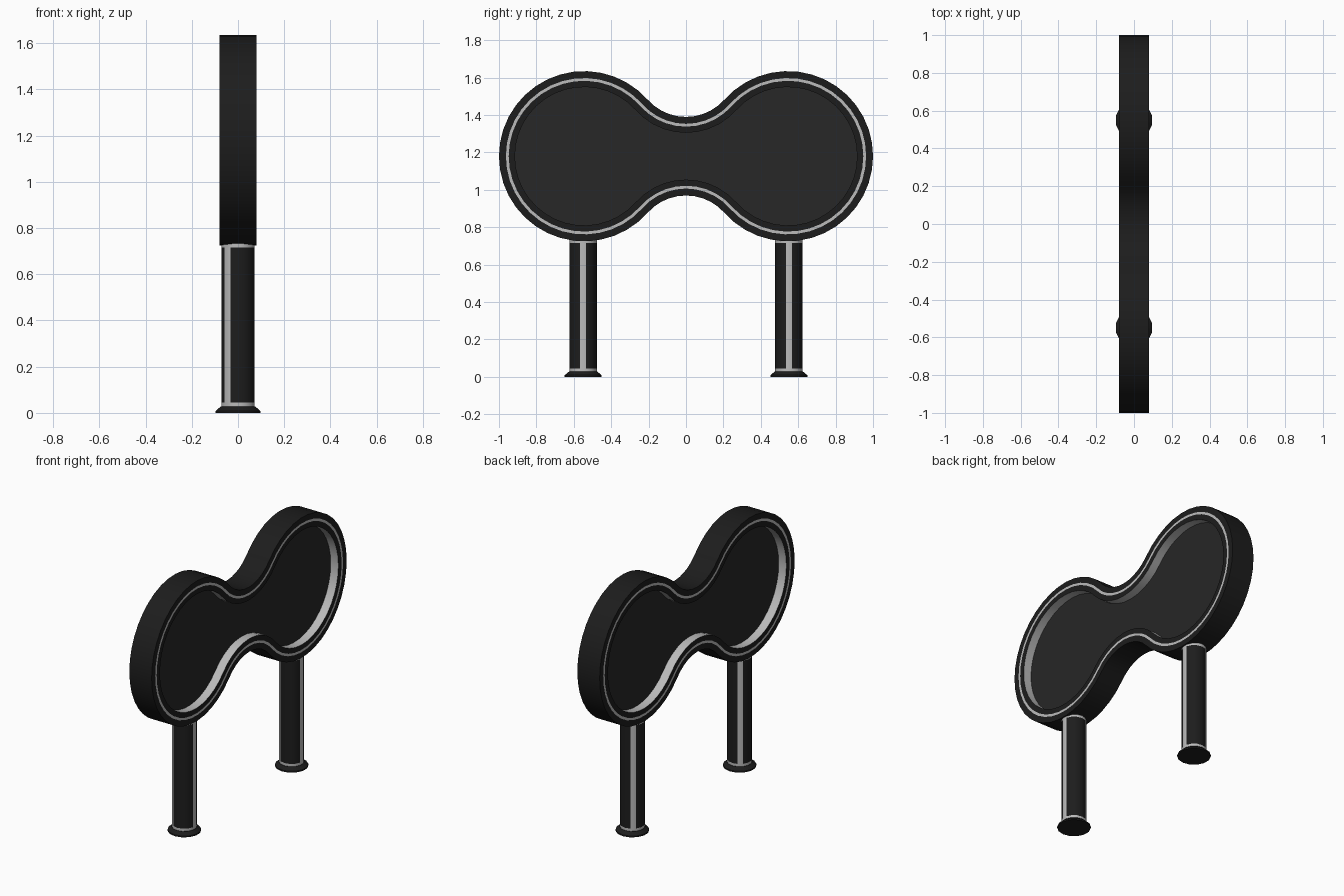
import bpy, bmesh
from math import sin, cos, pi, atan2, hypot

if "Cube" in bpy.data.objects:
    bpy.data.objects.remove(bpy.data.objects["Cube"])


def material(name, c):
    m = bpy.data.materials.new(name)
    m.diffuse_color = (c, c, c, 1)
    m.use_nodes = True
    m.node_tree.nodes["Principled BSDF"].inputs["Base Color"].default_value = m.diffuse_color
    return m


MATS = [material("black", 0.012), material("silver", 0.5), material("panel_grey", 0.02)]
BLACK, SILVER, PANEL = 0, 1, 2

LOBE_Y, LOBE_Z, LOBE_R = 0.545, 1.18, 0.455   # round ends of the board
NECK_Z, NECK_R = 0.484, 0.274                 # concave arcs of the waist
LEG_SIDES = 14


def finish(bm, name):
    bmesh.ops.recalc_face_normals(bm, faces=bm.faces)
    me = bpy.data.meshes.new(name)
    bm.to_mesh(me)
    bm.free()
    for m in MATS:
        me.materials.append(m)
    ob = bpy.data.objects.new(name, me)
    bpy.context.collection.objects.link(ob)
    bpy.ops.object.select_all(action='DESELECT')
    bpy.context.view_layer.objects.active = ob
    ob.select_set(True)
    bpy.ops.object.shade_smooth_by_angle(angle=pi / 6)
    return ob


def bridge(bm, a, b, mat):
    n = len(a)
    for i in range(n):
        j = (i + 1) % n
        m = mat(i) if callable(mat) else mat
        bm.faces.new((a[i], a[j], b[j], b[i])).material_index = m


def arc(cy, cz, r, a0, a1, n):
    return [(cy + r * cos(a0 + (a1 - a0) * i / n), cz + r * sin(a0 + (a1 - a0) * i / n))
            for i in range(n)]


def outline(inset):
    # two lobes joined by tangent concave arcs, shrunk by inset
    t = atan2(NECK_Z, LOBE_Y)
    R, r = LOBE_R - inset, NECK_R + inset
    return (arc(LOBE_Y, LOBE_Z, R, t - pi, pi - t, 30)
            + arc(0, LOBE_Z + NECK_Z, r, -t, t - pi, 10)
            + arc(-LOBE_Y, LOBE_Z, R, t, 2 * pi - t, 30)
            + arc(0, LOBE_Z - NECK_Z, r, pi - t, t, 10))


# Board: rim with silver inlay, silver inner wall and sunken panel on both sides
bm = bmesh.new()
profile = [(0, 0.08), (0.037, 0.08), (0.052, 0.08), (0.085, 0.08), (0.085, 0.025)]
band_mats = [BLACK, SILVER, BLACK, SILVER]
outer = []
for side in (1, -1):
    rings = [[bm.verts.new((side * x, y, z)) for y, z in outline(d)] for d, x in profile]
    for a, b, m in zip(rings, rings[1:], band_mats):
        bridge(bm, a, b, m)
    bm.faces.new(rings[-1]).material_index = PANEL
    outer.append(rings[0])
bridge(bm, outer[0], outer[1], BLACK)
finish(bm, "board")

# Legs: flanged foot, silver rings and three silver stripes
leg_profile = [(0.099, 0), (0.099, 0.009), (0.076, 0.028), (0.074, 0.028),
               (0.074, 0.045), (0.074, 0.715), (0.074, 0.745)]
stripe = lambda i: SILVER if i in (0, 5, 9) else BLACK
leg_mats = [BLACK, BLACK, BLACK, SILVER, stripe, SILVER]
for label, y in (("left", -0.55), ("right", 0.55)):
    bm = bmesh.new()
    rings = []
    for r, z in leg_profile:
        angles = [(i - 0.5) * 2 * pi / LEG_SIDES for i in range(LEG_SIDES)]
        rings.append([bm.verts.new((r * cos(a), y + r * sin(a), z)) for a in angles])
    for a, b, m in zip(rings, rings[1:], leg_mats):
        bridge(bm, a, b, m)
    bm.faces.new(rings[0])
    bm.faces.new(rings[-1])
    finish(bm, label + "_leg")
